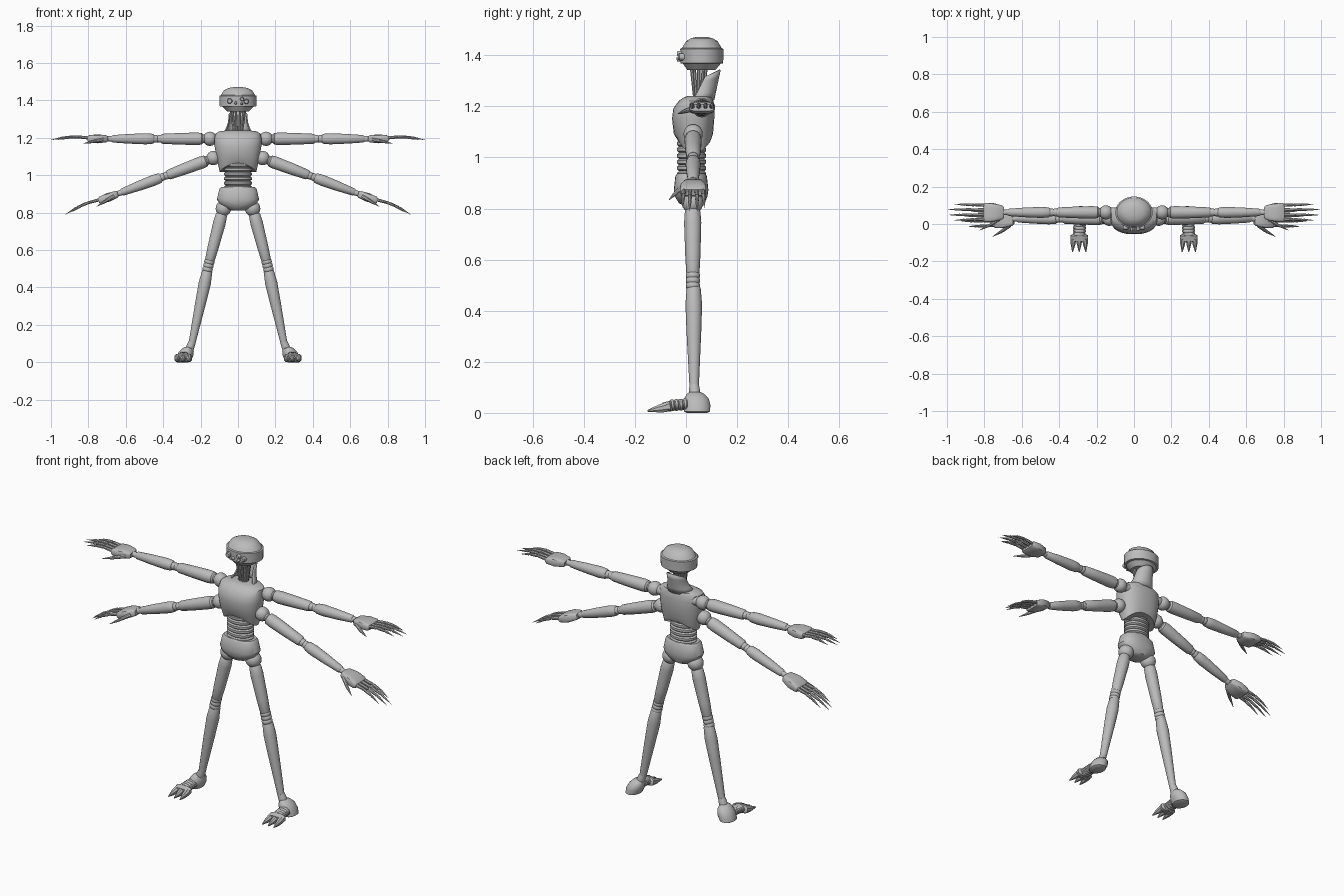
import bpy, bmesh, math
from mathutils import Vector

if "Cube" in bpy.data.objects:
    bpy.data.objects.remove(bpy.data.objects["Cube"], do_unlink=True)

GREY = (0.5, 0.5, 0.5, 1)
mat = bpy.data.materials.new("plain_grey")
mat.use_nodes = True
mat.diffuse_color = GREY
mat.node_tree.nodes["Principled BSDF"].inputs["Base Color"].default_value = GREY
parts = []


def loft(name, rings, closed=True):
    """Skin a list of point rings; closed rings get end caps."""
    bm = bmesh.new()
    rows = [[bm.verts.new(p) for p in r] for r in rings]
    n = len(rows[0])
    for a, b in zip(rows, rows[1:]):
        for i in range(n if closed else n - 1):
            j = (i + 1) % n
            bm.faces.new((a[i], a[j], b[j], b[i]))
    if closed:
        bm.faces.new(rows[0][::-1])
        bm.faces.new(rows[-1])
    bmesh.ops.recalc_face_normals(bm, faces=bm.faces)
    mesh = bpy.data.meshes.new(name)
    bm.to_mesh(mesh)
    bm.free()
    mesh.materials.append(mat)
    ob = bpy.data.objects.new(name, mesh)
    bpy.context.collection.objects.link(ob)
    parts.append(ob)
    return ob


def ring(c, u, v, ru, rv, n, power):
    pts = []
    for i in range(n):
        a = math.tau * (i + 0.5) / n
        ca, sa = math.cos(a), math.sin(a)
        pts.append(c + u * ru * math.copysign(abs(ca) ** power, ca)
                   + v * rv * math.copysign(abs(sa) ** power, sa))
    return pts


def tube(name, a, b, profile, n=20, power=1, flat=1):
    """Sections (fraction, radius, optional second radius) along a to b."""
    a, b = Vector(a), Vector(b)
    d = (b - a).normalized()
    u = d.cross(Vector((1, 0, 0) if abs(d.y) > 0.9 else (0, 1, 0))).normalized()
    v = d.cross(u)
    return loft(name, [ring(a.lerp(b, s[0]), u, v, s[1], s[-1] * (flat if len(s) == 2 else 1), n, power)
                       for s in profile])


def ribbed(name, a, b, r, count, flat=1):
    prof = []
    for i in range(count):
        prof += [((i + f) / count, r * k) for f, k in ((0, .88), (.25, 1), (.75, 1), (1, .88))]
    return tube(name, a, b, prof, flat=flat)


def ball(name, c, r):
    c = Vector(c)
    prof = [(.5 - .5 * math.cos(math.pi * i / 12), r * max(math.sin(math.pi * i / 12), .02))
            for i in range(13)]
    return tube(name, c - Vector((0, 0, r)), c + Vector((0, 0, r)), prof)


def stack(name, levels, power=1, x=0, n=32):
    """Level entries are z, centre y, half width, half depth."""
    return loft(name, [ring(Vector((x, y, z)), Vector((1, 0, 0)), Vector((0, 1, 0)), rx, ry, n, power)
                       for z, y, rx, ry in levels])


# Head: domed cap, wide band and tapered jaw
stack("head", [(1.35, .06, .06, .055), (1.375, .062, .085, .074), (1.377, .062, .098, .084),
               (1.433, .062, .1, .085), (1.436, .062, .092, .078), (1.463, .062, .075, .062),
               (1.475, .062, .05, .042), (1.48, .062, .02, .02)])
for i, (x, z, r) in enumerate([(-.045, 1.405, .015), (.022, 1.415, .011), (.045, 1.402, .014),
                               (-.012, 1.395, .008), (.02, 1.39, .007)]):
    tube(f"eye_{i}", (x, .02, z), (x, -.04 + abs(x) * .2, z), [(0, r), (.9, r), (1, r * .7)], n=12)

# Neck: bundle of cables and an open collar behind
for i in range(10):
    a = math.tau * i / 10
    c, s = math.cos(a), math.sin(a)
    tube(f"neck_cable_{i}", (.02 * c, .05 + .016 * s, 1.235), (.038 * c, .05 + .03 * s, 1.36),
         [(0, .007), (1, .007)], n=8)
rows = []
for t in (0, .25, .5, .75, 1):
    row = []
    for i in range(21):
        a = math.radians(-105 + 210 * i / 20)
        low = Vector((.072 * math.sin(a), .047 + .058 * math.cos(a), 1.235))
        top = Vector((.045 * math.sin(a), .087 + .043 * math.cos(a), 1.33 + .022 * math.cos(a)))
        p = low.lerp(top, t)
        p.x *= 1 - .15 * math.sin(math.pi * t)
        row.append(p)
    rows.append(row)
collar = loft("neck_collar", rows, closed=False)
shell = collar.modifiers.new("thickness", "SOLIDIFY")
shell.thickness = .006

# Chest: lower rim arches up at front and back
chest = stack("chest", [(1.05, .033, .098, .062), (1.1, .029, .115, .077), (1.16, .028, .125, .083),
                        (1.2, .031, .127, .081), (1.23, .04, .122, .068), (1.243, .047, .1, .056),
                        (1.248, .05, .06, .045)], power=.85)
for v in chest.data.vertices[:32]:
    v.co.z = 1.025 + .045 * min(1, abs(v.co.y - .033) / .062) ** 2

# Waist and pelvis
ribbed("waist", (0, .022, .93), (0, .022, 1.075), .075, 6, flat=.76)
stack("pelvis", [(.82, .025, .035, .035), (.828, .023, .06, .05), (.855, .02, .1, .064),
                 (.88, .02, .113, .068), (.935, .02, .1, .062), (.945, .02, .09, .055)], power=.85)


def arm(label, s, shoulder, angle):
    ca, sa = math.cos(angle), math.sin(angle)

    def at(d, y=0, z=0):
        return (s * (shoulder[0] + d * ca + z * sa), shoulder[1] + y, shoulder[2] - d * sa + z * ca)

    ball(label + "_shoulder", at(0), .038)
    tube(label + "_shoulder_socket", at(-.06), at(.05), [(0, .027), (1, .023)])
    tube(label + "_upper_arm", at(.035), at(.262),
         [(0, .022), (.04, .031), (.15, .034), (.6, .031), (.96, .027), (1, .022)])
    ribbed(label + "_elbow", at(.255), at(.305), .021, 2)
    tube(label + "_forearm", at(.298), at(.525),
         [(0, .022), (.04, .027), (.2, .03), (.6, .026), (.97, .02), (1, .016)])
    tube(label + "_wrist", at(.52), at(.56), [(0, .015), (1, .015)])
    tube(label + "_palm", at(.545), at(.655),
         [(0, .012, .028), (.08, .019, .037), (.5, .024, .05), (.9, .02, .051), (1, .013, .046)],
         n=16, power=.45)
    # Fingers in three tapering joints, ending in claws
    for f, (y, length) in enumerate([(.038, .81), (.014, .85), (-.012, .845), (-.036, .81)]):
        span = length - .645
        joints = [at(.645 + span * t, y * (1 + .15 * t), z)
                  for t, z in ((0, .004), (.35, .011), (.65, .008), (1, -.006))]
        for k, (r0, r1) in enumerate([(.009, .008), (.0085, .007), (.007, .001)]):
            tube(f"{label}_finger_{f}_{k}", joints[k], joints[k + 1],
                 [(0, r0 * .7), (.1, r0), (.9, r1), (1, r1 * .6)], n=8)
    tube(label + "_thumb", at(.57, -.035, -.005), at(.62, -.068, -.014), [(0, .011), (.9, .009), (1, .006)], n=8)
    tube(label + "_thumb_claw", at(.617, -.066, -.014), at(.675, -.095, -.024), [(0, .008), (.2, .008), (1, .001)], n=8)


def leg(label, s):
    def P(x, y, z):
        return (s * x, y, z)

    ball(label + "_hip", P(.078, .026, .83), .042)
    tube(label + "_thigh", P(.086, .026, .805), P(.153, .027, .545),
         [(0, .025), (.04, .031), (.2, .034), (.7, .03), (.97, .026), (1, .022)])
    ribbed(label + "_knee", P(.151, .027, .555), P(.165, .027, .495), .028, 3)
    tube(label + "_shin", P(.162, .03, .505), P(.248, .032, .1),
         [(0, .023), (.03, .028), (.18, .033), (.45, .029), (.8, .022), (1, .018)])
    tube(label + "_ankle", P(.246, .032, .115), P(.262, .035, .07), [(0, .019), (.5, .022), (1, .022)])
    # Rounded heel, ribbed instep and pointed toes
    heel = stack(label + "_heel", [(.008, .043, .03, .04), (.014, .043, .041, .052), (.04, .043, .045, .053),
                                   (.065, .041, .04, .048), (.083, .037, .028, .034), (.09, .036, .015, .02)],
                 x=s * .288, n=20)
    for v in heel.data.vertices:
        v.co.x -= s * (v.co.z - .03) * .35
    ribbed(label + "_instep", P(.29, .005, .042), P(.293, -.062, .037), .023, 4, flat=1.5)
    tube(label + "_toe_base", P(.293, -.055, .035), P(.293, -.09, .03),
         [(0, .018, .036), (.2, .022, .048), (1, .018, .044)], n=12, power=.6)
    for i, off in enumerate((-.031, 0, .031)):
        tube(f"{label}_toe_{i}", P(.293 + off, -.078, .03), P(.293 + off * 1.15, -.15, .016),
             [(0, .021, .017), (.4, .016, .014), (1, .004, .002)], n=8)


for side, s in (("left", 1), ("right", -1)):
    arm(side + "_upper", s, (.15, .062, 1.203), 0)
    arm(side + "_lower", s, (.132, .028, 1.1), math.radians(20.5))
    leg(side, s)

# Smooth shading with crisp edges; feet rest on the floor
low = min(v.co.z for ob in parts for v in ob.data.vertices)
for ob in parts:
    for v in ob.data.vertices:
        v.co.z -= low
    ob.select_set(True)
bpy.context.view_layer.objects.active = parts[0]
bpy.ops.object.shade_smooth_by_angle(angle=math.radians(35))
